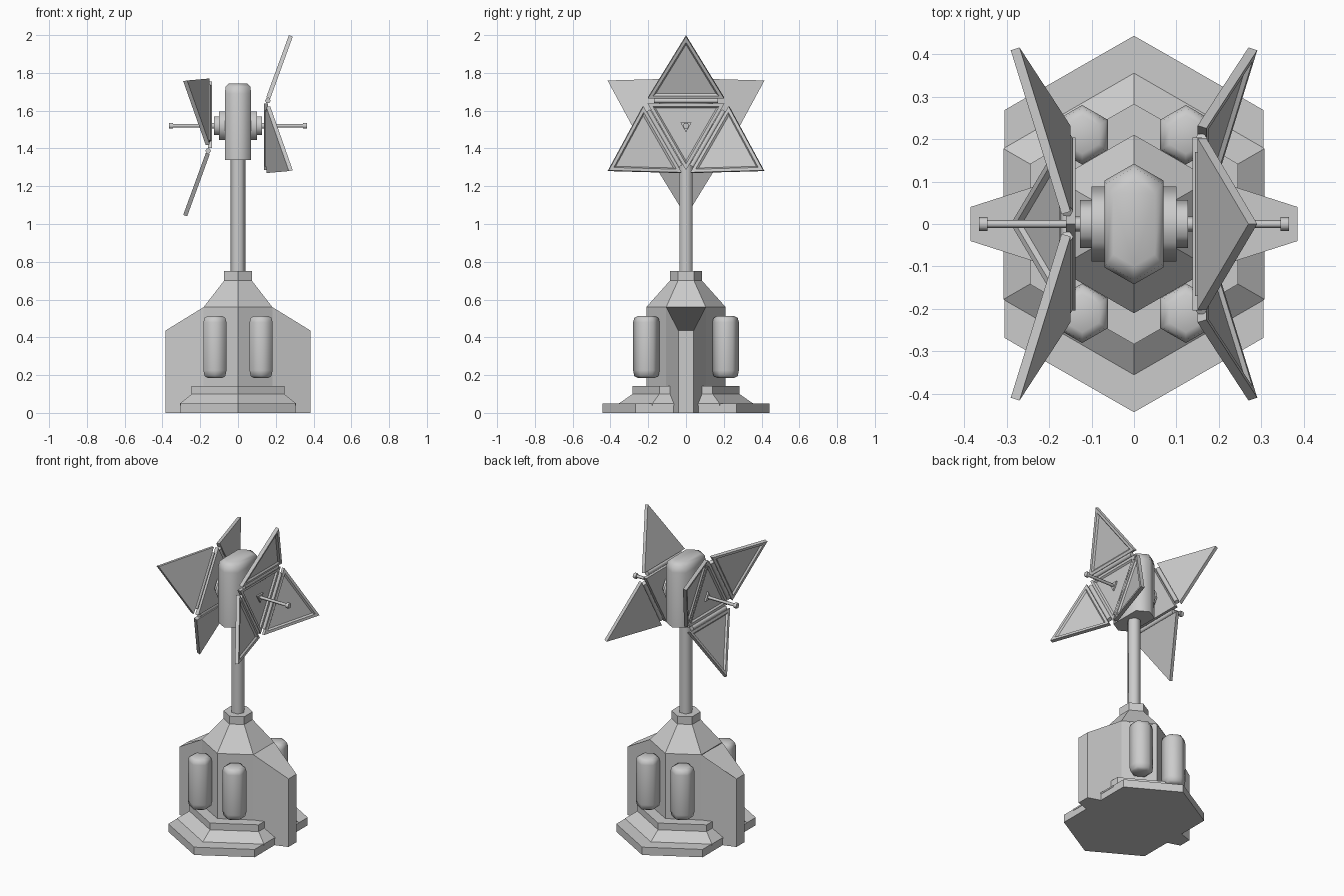
import bpy, bmesh
from math import sin, cos, radians, sqrt
from mathutils import Vector

if "Cube" in bpy.data.objects:
    bpy.data.objects.remove(bpy.data.objects["Cube"])

HUB = Vector((0, 0, 1.52))


def loft(name, rings, smooth=False):
    """Closed solid through a list of equal-sized point rings."""
    bm = bmesh.new()
    loops = [[bm.verts.new(p) for p in r] for r in rings]
    n = len(loops[0])
    for a, b in zip(loops, loops[1:]):
        for i in range(n):
            j = (i + 1) % n
            bm.faces.new((a[i], a[j], b[j], b[i]))
    bm.faces.new(loops[0][::-1])
    bm.faces.new(loops[-1])
    bmesh.ops.recalc_face_normals(bm, faces=bm.faces)
    me = bpy.data.meshes.new(name)
    bm.to_mesh(me)
    bm.free()
    ob = bpy.data.objects.new(name, me)
    bpy.context.collection.objects.link(ob)
    if smooth:
        me.shade_smooth()
        me.set_sharp_from_angle(angle=radians(63))
    return ob


def hex_ring(r, z, cx=0, cy=0):
    return [(cx + r * sin(radians(60 * i)), cy + r * cos(radians(60 * i)), z) for i in range(6)]


def rod(name, a, b, r, sides=6, smooth=True):
    """Polygonal bar between two points."""
    a, b = Vector(a), Vector(b)
    d = (b - a).normalized()
    u = Vector((0, 1, 0)) if abs(d.x) > 0.9 else Vector((1, 0, 0))
    v = d.cross(u)
    ring = lambda c: [c + r * (u * cos(radians(360 / sides * i)) + v * sin(radians(360 / sides * i)))
                      for i in range(sides)]
    return loft(name, [ring(a), ring(b)], smooth)


# base plate: hexagon cut off at the sides, then a sloped step
plate = [(0, .443), (.305, .268), (.305, -.268), (0, -.443), (-.305, -.268), (-.305, .268)]
loft("base_plate", [[(x, y, z) for x, y in plate] for z in (0, .05)])
loft("base_step", [hex_ring(.355, .04), hex_ring(.355, .05), hex_ring(.283, .1), hex_ring(.283, .143)])

# tower body: hexagon stretched into two side fins, tapering to a collar
def body_ring(fx, fy, mx, my, r, zf, z):
    q = [(0, r, z), (mx, my, z), (fx, fy, zf)]
    right = q + [(x, -y, h) for x, y, h in q[::-1]]
    return right + [(-x, y, h) for x, y, h in right[-2:0:-1]]

loft("body", [body_ring(.385, .04, .182, .105, .208, 0, 0),
              body_ring(.385, .04, .182, .105, .208, .435, .56)])
loft("body_roof", [hex_ring(.21, .555), hex_ring(.21, .56), hex_ring(.085, .70)])
loft("collar", [hex_ring(.085, .70), hex_ring(.085, .75)])
rod("mast", (0, 0, .74), (0, 0, 1.36), .04)

# four tanks on the body
tank = [(.045, .185), (.064, .195), (.07, .225), (.07, .48), (.064, .503), (.045, .513)]
for sx in (-1, 1):
    for sy in (-1, 1):
        loft("tank", [hex_ring(r, z, sx * .122, sy * .21) for r, z in tank], True)

# head housing
section = [(0, .142), (.07, .102), (.07, -.102), (0, -.142), (-.07, -.102), (-.07, .102)]
loft("head", [[(x * s, y * s, z) for x, y in section]
              for s, z in ((1, 1.34), (1, 1.69), (.93, 1.728), (.7, 1.743))], True)


def at(side, x, r, ang):
    """Point at radius r and angle ang around the hub axis; far side is turned half round."""
    return Vector((side * x, r * cos(radians(ang)), HUB.z + side * r * sin(radians(ang))))


def panel(name, tri, back):
    """Triangular plate with a recessed outer face; back is the offset to its rear."""
    c = sum(tri, Vector()) / 3
    scaled = lambda f, k: [c + (p - c) * f + back * k for p in tri]
    loft(name, [scaled(1, 1), scaled(1, 0), scaled(.86, 0), scaled(.79, .45)])


TILT, HEIGHT, THICK = radians(20), .35, .022
for side in (-1, 1):
    # hub discs, antenna rod and its tip
    for x0, x1, r in ((.06, .1, .088), (.1, .127, .057), (.127, .14, .018), (.13, .36, .0095), (.345, .365, .017)):
        rod("antenna_rod" if x1 > .3 else "hub_disc", (side * x0, 0, HUB.z), (side * x1, 0, HUB.z), r)
    # centre panel with a small triangular boss
    inward = Vector((-side * THICK, 0, 0))
    panel("centre_panel", [at(side, .16, .235, a) for a in (-90, 30, 150)], inward)
    loft("panel_boss", [[at(side, x, .034, a) for a in (-90, 30, 150)] for x in (.148, .16)])
    # three tilted outer panels, each with a hinge bar
    for ang in (90, 210, 330):
        along = at(side, 0, 1, ang + 90) - HUB
        base = at(side, .16, .147, ang)
        rad = at(side, 0, 1, ang) - HUB
        out = Vector((side, 0, 0))
        v = rad * cos(TILT) + out * sin(TILT)
        n = out * cos(TILT) - rad * sin(TILT)
        half = HEIGHT / sqrt(3)
        o = base + n * THICK / 2
        panel("outer_panel", [o - along * half, o + along * half, o + v * HEIGHT], -n * THICK)
        h = at(side, .158, .133, ang)
        rod("hinge", h - along * .17, h + along * .17, .015)
